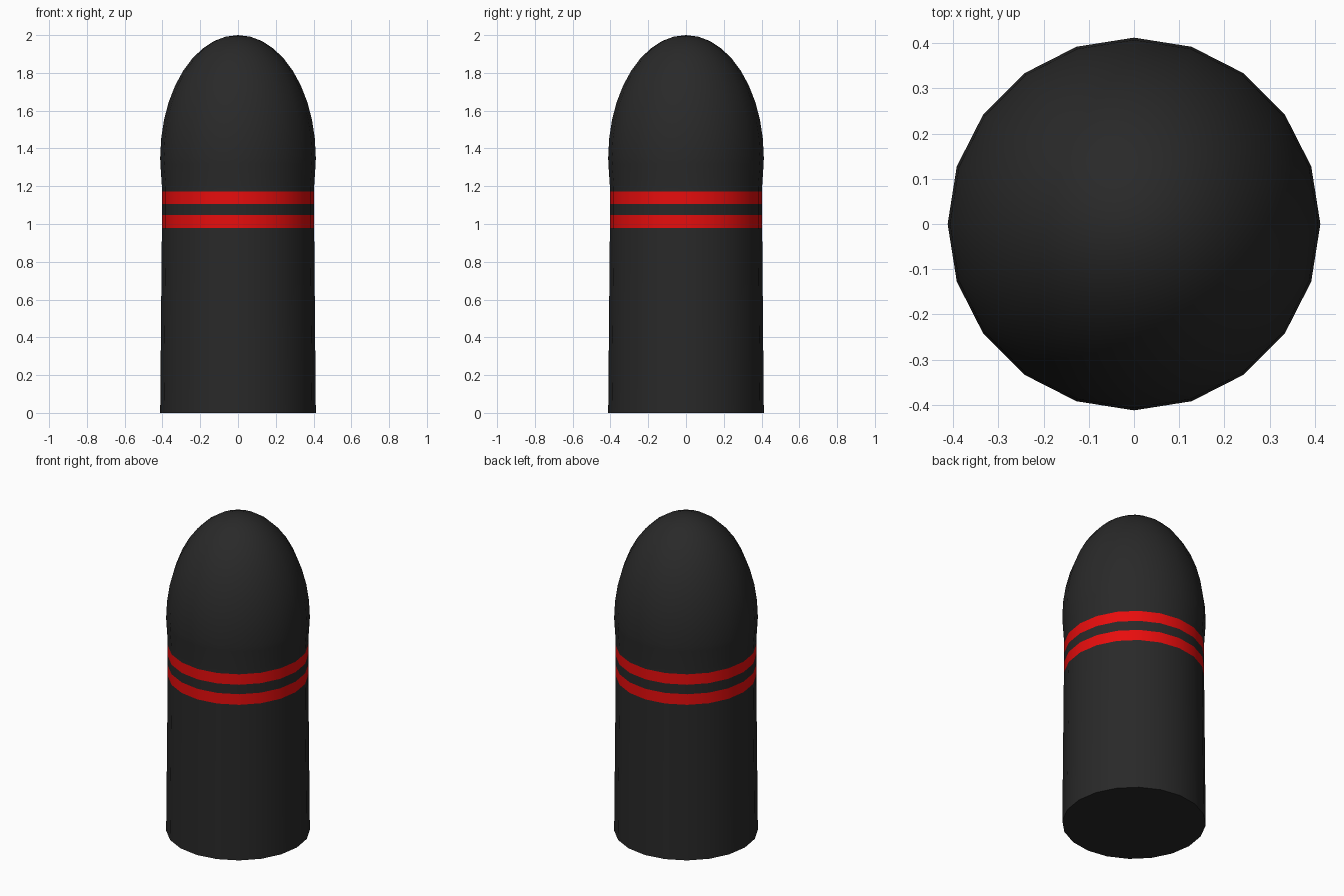
import bpy, bmesh
from math import sin, cos, pi, radians

if "Cube" in bpy.data.objects:
    bpy.data.objects.remove(bpy.data.objects["Cube"])

SIDES = 20


def material(name, color):
    m = bpy.data.materials.new(name)
    m.diffuse_color = color
    m.use_nodes = True
    m.node_tree.nodes["Principled BSDF"].inputs["Base Color"].default_value = m.diffuse_color
    return m


black = material("black", (0.022, 0.022, 0.022, 1))
red = material("red", (0.8, 0.004, 0.004, 1))


def lathe(name, profile, mat, cap_bottom=False):
    """Revolve (radius, z) points about z; a zero radius closes to a tip."""
    bm = bmesh.new()
    rings = []
    for r, z in profile:
        count = SIDES if r > 0 else 1
        rings.append([bm.verts.new((r * cos(2 * pi * i / SIDES), r * sin(2 * pi * i / SIDES), z))
                      for i in range(count)])
    for a, b in zip(rings, rings[1:]):
        for i in range(SIDES):
            j = (i + 1) % SIDES
            if len(b) == 1:
                bm.faces.new((a[i], a[j], b[0]))
            else:
                bm.faces.new((a[i], a[j], b[j], b[i]))
    if cap_bottom:
        bm.faces.new(rings[0][::-1])
    mesh = bpy.data.meshes.new(name)
    bm.to_mesh(mesh)
    bm.free()
    mesh.materials.append(mat)
    obj = bpy.data.objects.new(name, mesh)
    bpy.context.collection.objects.link(obj)
    bpy.ops.object.select_all(action='DESELECT')
    obj.select_set(True)
    bpy.context.view_layer.objects.active = obj
    bpy.ops.object.shade_smooth_by_angle(angle=radians(30))
    return obj


# Slightly tapering casing with a closed base
lathe("casing", [(0.412, 0), (0.403, 0.98)], black, cap_bottom=True)

# Two flush red bands with a dark strip between them
lathe("lower_band", [(0.403, 0.98), (0.403, 1.047)], red)
lathe("band_gap", [(0.403, 1.047), (0.403, 1.107)], black)
lathe("upper_band", [(0.403, 1.107), (0.403, 1.173)], red)

# Collar flaring out into the elliptical nose
nose = [(0.403, 1.173), (0.403, 1.2), (0.411, 1.32)]
STEPS = 10
for k in range(STEPS):
    a = pi / 2 * k / STEPS
    nose.append((0.412 * cos(a), 1.35 + 0.65 * sin(a)))
nose.append((0, 2.0))
lathe("nose", nose, black)
